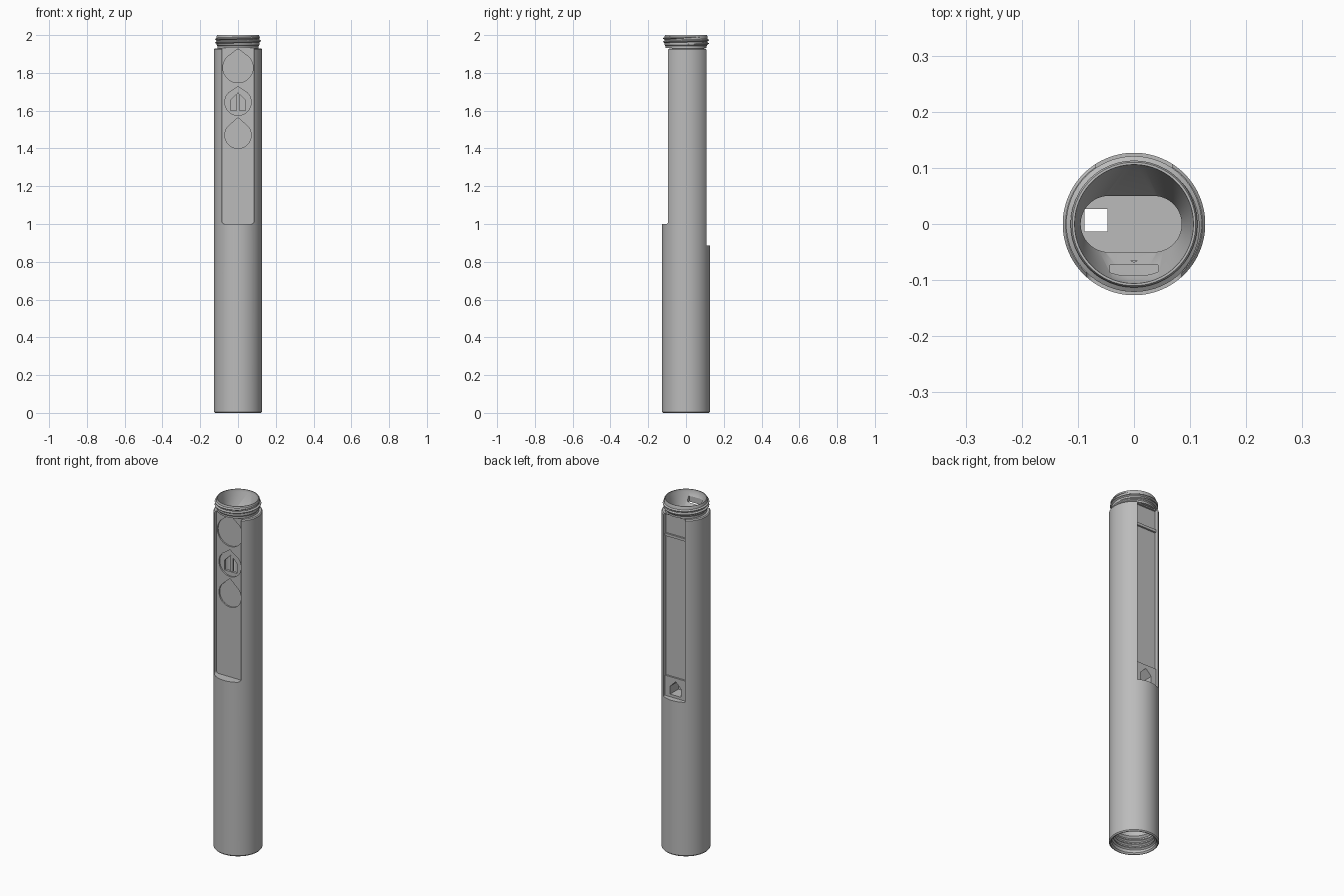
import bpy, bmesh, math

if "Cube" in bpy.data.objects:
    bpy.data.objects.remove(bpy.data.objects["Cube"])

grey = bpy.data.materials.new("plain_grey")
grey.diffuse_color = (0.5, 0.5, 0.5, 1)
grey.use_nodes = True
grey.node_tree.nodes["Principled BSDF"].inputs["Base Color"].default_value = grey.diffuse_color
N = 96


def solid(name, rings, closed=True):
    """Skin a list of equal-length point rings and cap both ends."""
    bm = bmesh.new()
    vs = [[bm.verts.new(p) for p in ring] for ring in rings]
    n = len(vs[0])
    for a, b in zip(vs, vs[1:]):
        for i in range(n):
            bm.faces.new((a[i], a[(i + 1) % n], b[(i + 1) % n], b[i]))
    bm.faces.new(vs[0])
    bm.faces.new(vs[-1])
    bmesh.ops.recalc_face_normals(bm, faces=bm.faces)
    me = bpy.data.meshes.new(name)
    bm.to_mesh(me)
    bm.free()
    me.materials.append(grey)
    ob = bpy.data.objects.new(name, me)
    bpy.context.collection.objects.link(ob)
    return ob


def oval(r, z, half=0.0, shift=0.0):
    """Circle, or a stadium when half > 0."""
    pts = []
    for i in range(N):
        a = 2 * math.pi * (i + 0.5) / N
        c = math.cos(a)
        pts.append((shift + math.copysign(half, c) + r * c, r * math.sin(a), z))
    return pts if half else [(x - shift, y, z) for x, y, z in pts]


def prism(name, outline, y0, y1):
    """Extrude an (x, z) outline along y."""
    return solid(name, [[(x, y, z) for x, z in outline] for y in (y0, y1)])


def rect(x0, x1, z0, z1):
    return [(x0, z0), (x1, z0), (x1, z1), (x0, z1)]


def house(w, z0, z1, tip):
    return [(-w, z0), (w, z0), (w, z1), (0, tip), (-w, z1)]


def teardrop(r, z, tip):
    arc = [math.radians(-225 + 270 * i / 40) for i in range(41)]
    return [(r * math.cos(a), z + r * math.sin(a)) for a in arc] + [(0, tip)]


def rounded_foot(w, z0, z1, r=0.015):
    """Rectangle with its two lower corners rounded."""
    pts = [(w, z1), (-w, z1)]
    for cx, start in ((-w + r, 180), (w - r, 270)):
        for i in range(6):
            a = math.radians(start + 18 * i)
            pts.append((cx + r * math.cos(a), z0 + r + r * math.sin(a)))
    return pts


def thread(name, root, crest, z0, z1, pitch):
    """Helical ridge that fades out at both ends."""
    turns = (z1 - z0) / pitch
    steps = int(turns * 64)
    rings = []
    for i in range(steps + 1):
        t = i / steps
        a = 2 * math.pi * turns * t
        fade = min(1, 0.05 + 8 * t, 0.05 + 8 * (1 - t))
        z, h = z0 + (z1 - z0) * t, pitch * 0.45 * fade
        top = root + (crest - root) * fade
        back = root - (crest - root) * 0.2
        prof = [(back, z - h), (top, z - h * 0.2), (top, z + h * 0.2), (back, z + h)]
        rings.append([(r * math.cos(a), r * math.sin(a), q) for r, q in prof])
    return solid(name, rings)


# Outer tube with chamfered foot, shoulder and threaded neck
body = solid("tube_body", [oval(r, z) for r, z in (
    (0.122, 0), (0.127, 0.006), (0.127, 1.924), (0.122, 1.93), (0.109, 1.93),
    (0.109, 1.942), (0.113, 1.947), (0.113, 1.994), (0.110, 2.0))])

cutters = [
    # upper chamber: round mouth blending to an oval well
    solid("upper_chamber", [oval(0.107, 2.02), oval(0.105, 1.985),
                            oval(0.05, 1.90, 0.04, -0.005),
                            oval(0.05, 0.98, 0.04, -0.005)]),
    # lower bore, open at the foot
    solid("lower_bore", [oval(r, z) for r, z in (
        (0.120, -0.02), (0.118, 0), (0.112, 0.008), (0.112, 0.09),
        (0.102, 0.10), (0.102, 0.86))]),
    # passage between chambers
    prism("passage", rect(-0.088, -0.047, 0.8, 1.0), -0.013, 0.027),
    # front pocket and slot up into the mouth
    prism("front_pocket", rounded_foot(0.085, 1.0, 1.931), -0.2, -0.073),
    prism("front_slot", rect(-0.043, 0.043, 1.9, 1.965), -0.092, -0.073),
    # back pocket: shallow bay, deeper panel, cross groove
    prism("back_bay", rect(-0.068, 0.068, 0.885, 1.931), 0.094, 0.2),
    prism("back_panel", rect(-0.0675, 0.0675, 1.0, 1.80), 0.084, 0.19),
    prism("back_upper", rect(-0.0675, 0.0675, 1.815, 1.925), 0.084, 0.19),
    prism("back_window", house(0.035, 0.9, 0.945, 0.98), 0.02, 0.18),
    # teardrop recesses and the central opening
    prism("top_drop", teardrop(0.08, 1.828, 1.928), -0.18, -0.065),
    prism("middle_drop", teardrop(0.07, 1.645, 1.728), -0.18, -0.065),
    prism("lower_drop", teardrop(0.07, 1.47, 1.563), -0.18, -0.065),
    prism("front_window", house(0.04, 1.60, 1.655, 1.695), -0.17, -0.02),
]

bpy.context.view_layer.objects.active = body
for c in cutters:
    m = body.modifiers.new(c.name, 'BOOLEAN')
    m.operation, m.solver, m.object = 'DIFFERENCE', 'EXACT', c
    bpy.ops.object.modifier_apply(modifier=m.name)
    bpy.data.objects.remove(c, do_unlink=True)

# Screw threads and the bar behind the front window
neck = thread("neck_thread", 0.113, 0.121, 1.951, 1.989, 0.018)
foot = thread("foot_thread", 0.112, 0.104, 0.018, 0.085, 0.022)
prism("window_bar", rect(-0.009, 0.009, 1.595, 1.69), -0.060, -0.050)

bpy.ops.object.select_all(action='DESELECT')
for ob in (body, neck, foot):
    ob.select_set(True)
bpy.ops.object.shade_smooth_by_angle(angle=math.radians(30))
